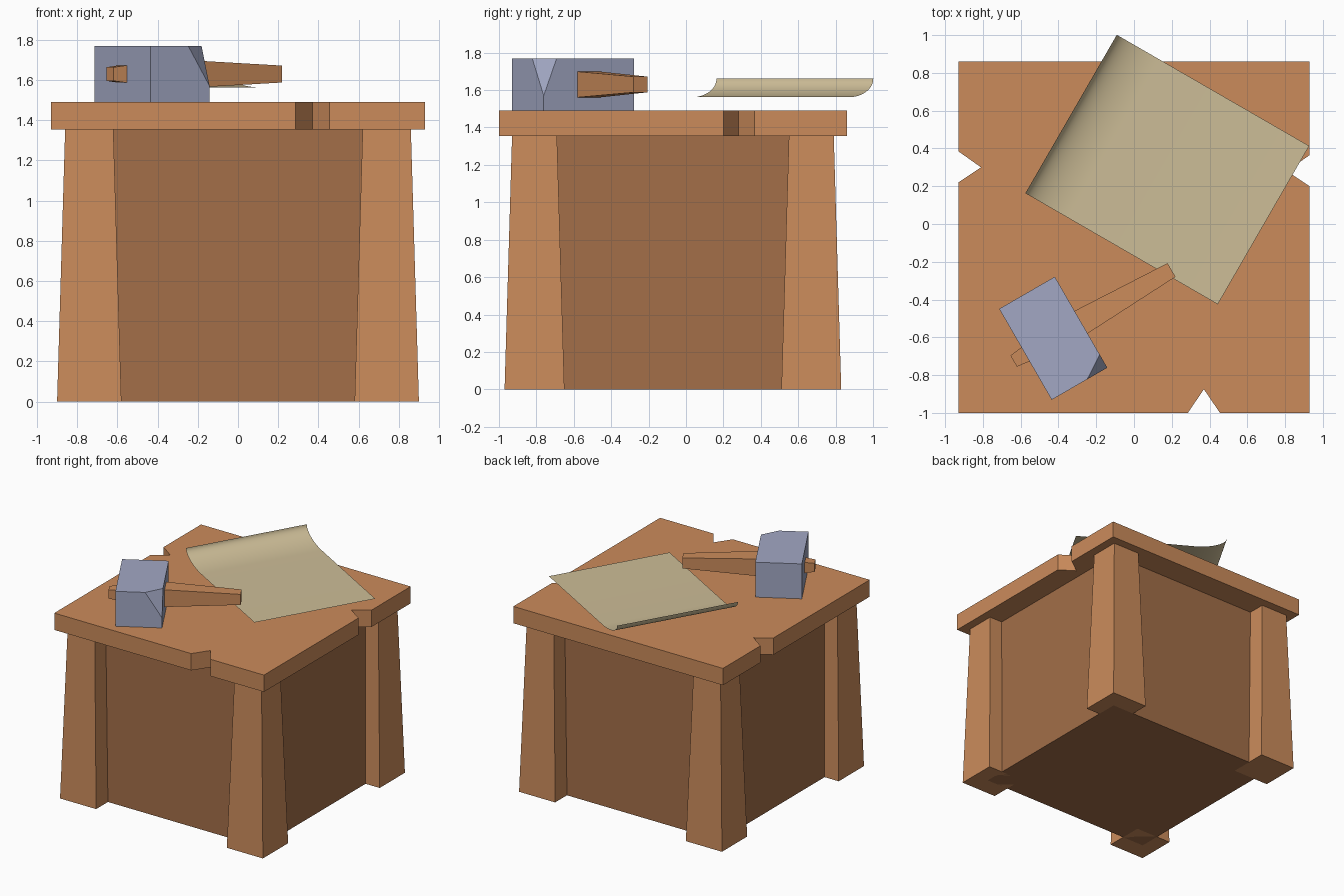
import bpy, bmesh, math
from mathutils import Vector, Matrix

if "Cube" in bpy.data.objects:
    bpy.data.objects.remove(bpy.data.objects["Cube"])

def mat(name, col):
    m = bpy.data.materials.new(name)
    m.diffuse_color = (*col, 1)
    m.use_nodes = True
    m.node_tree.nodes["Principled BSDF"].inputs["Base Color"].default_value = m.diffuse_color
    return m

WOOD = mat("wood", (0.60, 0.26, 0.105))
DARK = mat("dark_wood", (0.36, 0.155, 0.065))
STEEL = mat("steel", (0.36, 0.39, 0.55))
PAPER = mat("paper", (0.61, 0.51, 0.31))

def finish(name, bm, material, closed=True):
    if closed:
        bmesh.ops.recalc_face_normals(bm, faces=bm.faces)
    me = bpy.data.meshes.new(name)
    bm.to_mesh(me)
    bm.free()
    me.materials.append(material)
    ob = bpy.data.objects.new(name, me)
    bpy.context.collection.objects.link(ob)
    return ob

def loft(name, rings, material):
    """Closed solid joining a list of equal-length point rings."""
    bm = bmesh.new()
    vs = [[bm.verts.new(p) for p in r] for r in rings]
    n = len(vs[0])
    for a, b in zip(vs, vs[1:]):
        for i in range(n):
            j = (i + 1) % n
            bm.faces.new((a[i], a[j], b[j], b[i]))
    bm.faces.new(vs[0][::-1])
    bm.faces.new(vs[-1])
    return finish(name, bm, material)

def rect(cx, cy, hx, hy, z):
    return [(cx + sx * hx, cy + sy * hy, z)
            for sx, sy in ((-1, -1), (1, -1), (1, 1), (-1, 1))]

CY, TOP0, TOP1 = -0.07, 1.355, 1.49

# Table top with three V notches
outline = [(-0.93, -1), (0.285, -1), (0.37, -0.875), (0.455, -1), (0.93, -1),
           (0.93, 0.2), (0.81, 0.28), (0.93, 0.365), (0.93, 0.86), (-0.93, 0.86),
           (-0.93, 0.385), (-0.81, 0.30), (-0.93, 0.22)]
loft("table_top", [[(x, y, z) for x, y in outline] for z in (TOP0, TOP1)], WOOD)

# Recessed body
loft("body", [rect(0, CY, 0.775, 0.75, 0), rect(0, CY, 0.745, 0.72, TOP0)], DARK)

# Four flared legs
for sx, side in ((-1, "left"), (1, "right")):
    for sy, end in ((-1, "front"), (1, "back")):
        x, y = sx * 0.74, CY + sy * 0.74
        loft(f"{end}_{side}_leg",
             [rect(x, y, 0.16, 0.16, 0), rect(x, y, 0.12, 0.12, TOP0)], WOOD)

# Hammer head: a block with one chipped corner
place = Matrix.Translation((-0.4275, -0.605, 1.63)) @ Matrix.Rotation(math.radians(30), 4, 'Z')
hx, hy, hz = 0.17, 0.278, 0.14
bm = bmesh.new()
bmesh.ops.create_cube(bm, size=1, matrix=Matrix.Diagonal((2 * hx, 2 * hy, 2 * hz, 1)))
a, b, c = Vector((hx, -hy + 0.08, hz)), Vector((hx - 0.123, -hy, hz)), Vector((hx, -hy, -0.06))
normal = (b - a).cross(c - a)
if normal.dot(a) < 0:
    normal.negate()
bmesh.ops.bisect_plane(bm, geom=bm.verts[:] + bm.edges[:] + bm.faces[:],
                       plane_co=a, plane_no=normal, clear_outer=True)
bmesh.ops.holes_fill(bm, edges=[e for e in bm.edges if e.is_boundary])
finish("hammer_head", bm, STEEL).matrix_world = place

# Hammer handle: square section tapering through the head
sections = [(-0.242, 0.034), (-0.17, 0.043), (0.17, 0.069), (0.723, 0.042)]
handle = loft("hammer_handle",
              [[(x, p * h, q * h) for p, q in ((-1, -1), (1, -1), (1, 1), (-1, 1))]
               for x, h in sections], WOOD)
handle.matrix_world = place

# Paper sheet with one edge curling up in a quarter ellipse
W, L, R, H, N = 0.968, 1.176, 0.26, 0.10, 16
profile = [(R * (1 - math.cos(t)), H * (1 - math.sin(t)))
           for t in (math.pi / 2 * i / N for i in range(N + 1))] + [(L, 0)]
bm = bmesh.new()
rows = [(bm.verts.new((s, 0, z)), bm.verts.new((s, W, z))) for s, z in profile]
for p, q in zip(rows, rows[1:]):
    bm.faces.new((p[0], q[0], q[1], p[1]))
for f in bm.faces:
    f.smooth = True
sheet = finish("paper_sheet", bm, PAPER, closed=False)
sheet.matrix_world = (Matrix.Translation((-0.575, 0.163, 1.562))
                      @ Matrix.Rotation(math.radians(-30), 4, 'Z'))
